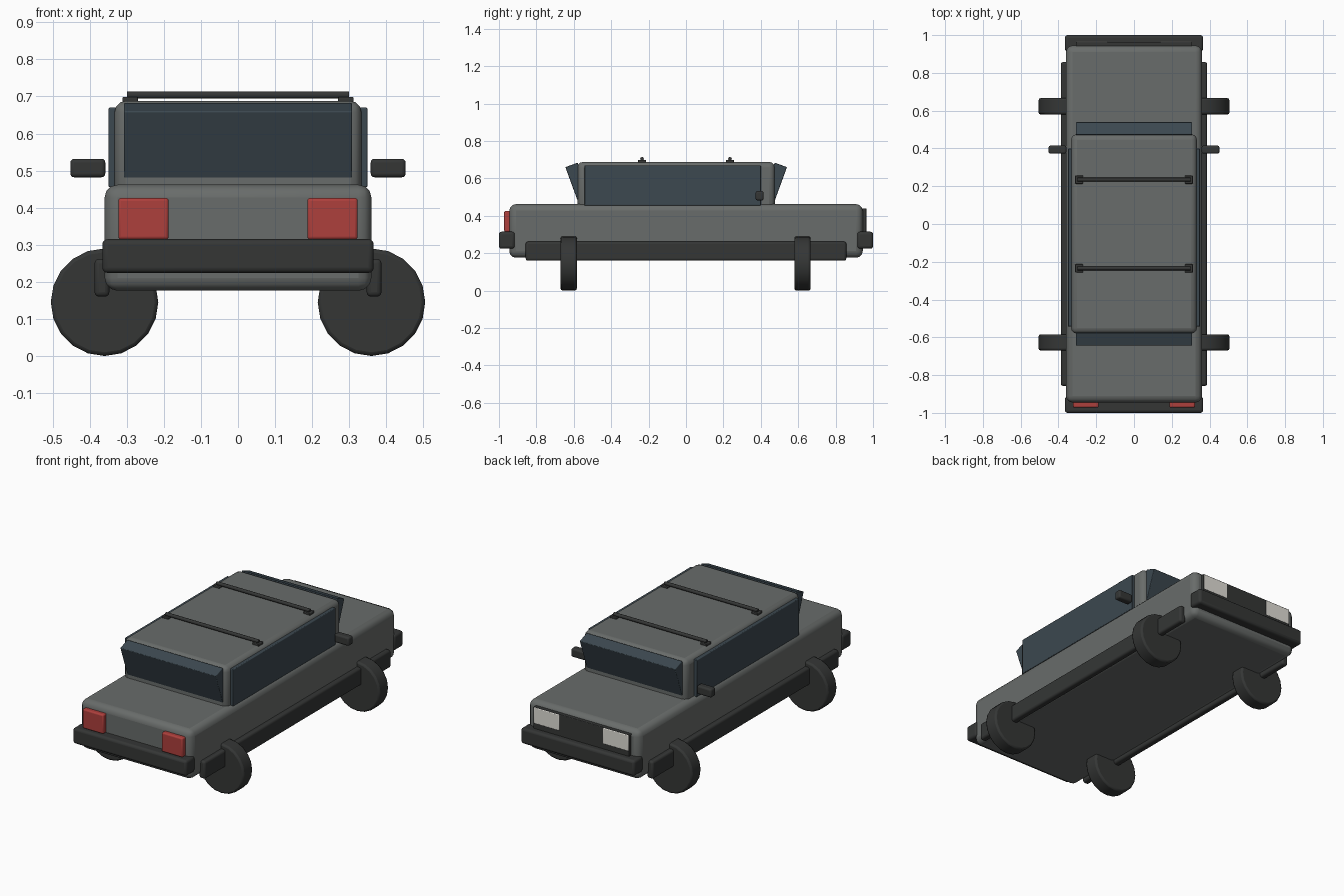
import bpy, math

if "Cube" in bpy.data.objects:
    bpy.data.objects.remove(bpy.data.objects["Cube"])


def material(name, r, g, b):
    m = bpy.data.materials.new(name)
    m.diffuse_color = (r, g, b, 1)
    m.use_nodes = True
    m.node_tree.nodes["Principled BSDF"].inputs["Base Color"].default_value = m.diffuse_color
    return m


PAINT = material("paint", 0.14, 0.15, 0.145)
DARK = material("dark_trim", 0.035, 0.037, 0.036)
GLASS = material("glass", 0.045, 0.065, 0.08)
RED = material("red_lens", 0.42, 0.05, 0.045)
WHITE = material("white_lens", 0.75, 0.73, 0.68)


def finish(ob, name, mat, bevel, segments=3):
    ob.name = name
    ob.data.materials.append(mat)
    if bevel:
        mod = ob.modifiers.new("bevel", "BEVEL")
        mod.width = bevel
        mod.segments = segments
        mod.limit_method = 'ANGLE'
        mod.angle_limit = math.radians(40)
    bpy.ops.object.shade_smooth_by_angle(angle=math.radians(35))
    return ob


def box(name, x, y, z, mat, bevel=0.0, tilt=0.0):
    """Box from (min, max) ranges, optionally tilted about x."""
    mid = [(a + b) / 2 for a, b in (x, y, z)]
    bpy.ops.mesh.primitive_cube_add(size=1, location=mid)
    ob = bpy.context.object
    ob.scale = [b - a for a, b in (x, y, z)]
    bpy.ops.object.transform_apply(location=False, rotation=False, scale=True)
    ob.rotation_euler.x = tilt
    return finish(ob, name, mat, bevel)


def pair(name, x, y, z, mat, bevel=0.0):
    """Box on the right side and its mirror image on the left."""
    box(name + "_right", x, y, z, mat, bevel)
    box(name + "_left", (-x[1], -x[0]), y, z, mat, bevel)


def cylinder(name, radius, depth, loc, rot, mat, sides, bevel):
    bpy.ops.mesh.primitive_cylinder_add(vertices=sides, radius=radius, depth=depth,
                                        location=loc, rotation=rot)
    return finish(bpy.context.object, name, mat, bevel, 2)


# Body and cabin
box("body", (-0.36, 0.36), (-0.945, 0.945), (0.176, 0.462), PAINT, 0.035)
box("cabin", (-0.333, 0.333), (-0.58, 0.475), (0.42, 0.688), PAINT, 0.03)

# Windscreens lean outward at the top, so only a wedge shows
for name, s, edge in (("front_window", -1, -0.645), ("back_window", 1, 0.54)):
    t = 0.35
    h, d = 0.22, 0.07
    cy = edge - s * (math.cos(t) * d / 2 + math.sin(t) * h / 2)
    cz = 0.66 + math.sin(t) * d / 2 - math.cos(t) * h / 2
    box(name, (-0.308, 0.308), (cy - d / 2, cy + d / 2), (cz - h / 2, cz + h / 2),
        GLASS, 0.004, -s * t)
pair("side_window", (0.325, 0.349), (-0.543, 0.4), (0.455, 0.67), GLASS, 0.004)

# Sills, bumpers and mirrors
pair("sill", (0.347, 0.387), (-0.857, 0.857), (0.16, 0.262), DARK, 0.012)
box("front_bumper", (-0.366, 0.366), (-1.0, -0.915), (0.224, 0.315), DARK, 0.014)
box("back_bumper", (-0.366, 0.366), (0.915, 1.0), (0.224, 0.315), DARK, 0.014)
pair("mirror", (0.358, 0.452), (0.372, 0.415), (0.482, 0.532), DARK, 0.01)

# Lamps and grille
pair("red_lamp", (0.187, 0.323), (-0.972, -0.93), (0.314, 0.426), RED, 0.008)
box("grille", (-0.308, 0.308), (0.93, 0.964), (0.305, 0.44), DARK, 0.004)
pair("white_lamp", (0.14, 0.305), (0.93, 0.966), (0.345, 0.438), WHITE, 0.004)

# Roof bars with feet
for label, y in (("front", -0.235), ("back", 0.235)):
    cylinder(label + "_roof_bar", 0.01, 0.6, (0, y, 0.704), (0, math.pi / 2, 0), DARK, 12, 0)
    pair(label + "_bar_foot", (0.27, 0.312), (y - 0.022, y + 0.022), (0.678, 0.699), DARK, 0.004)

# Wheels, turned crosswise to the body
for end, y in (("front", -0.627), ("back", 0.623)):
    for side, x in (("left", -0.36), ("right", 0.36)):
        cylinder(f"{end}_{side}_wheel", 0.145, 0.086, (x, y, 0.145),
                 (math.pi / 2, 0, 0), DARK, 20, 0.01)
